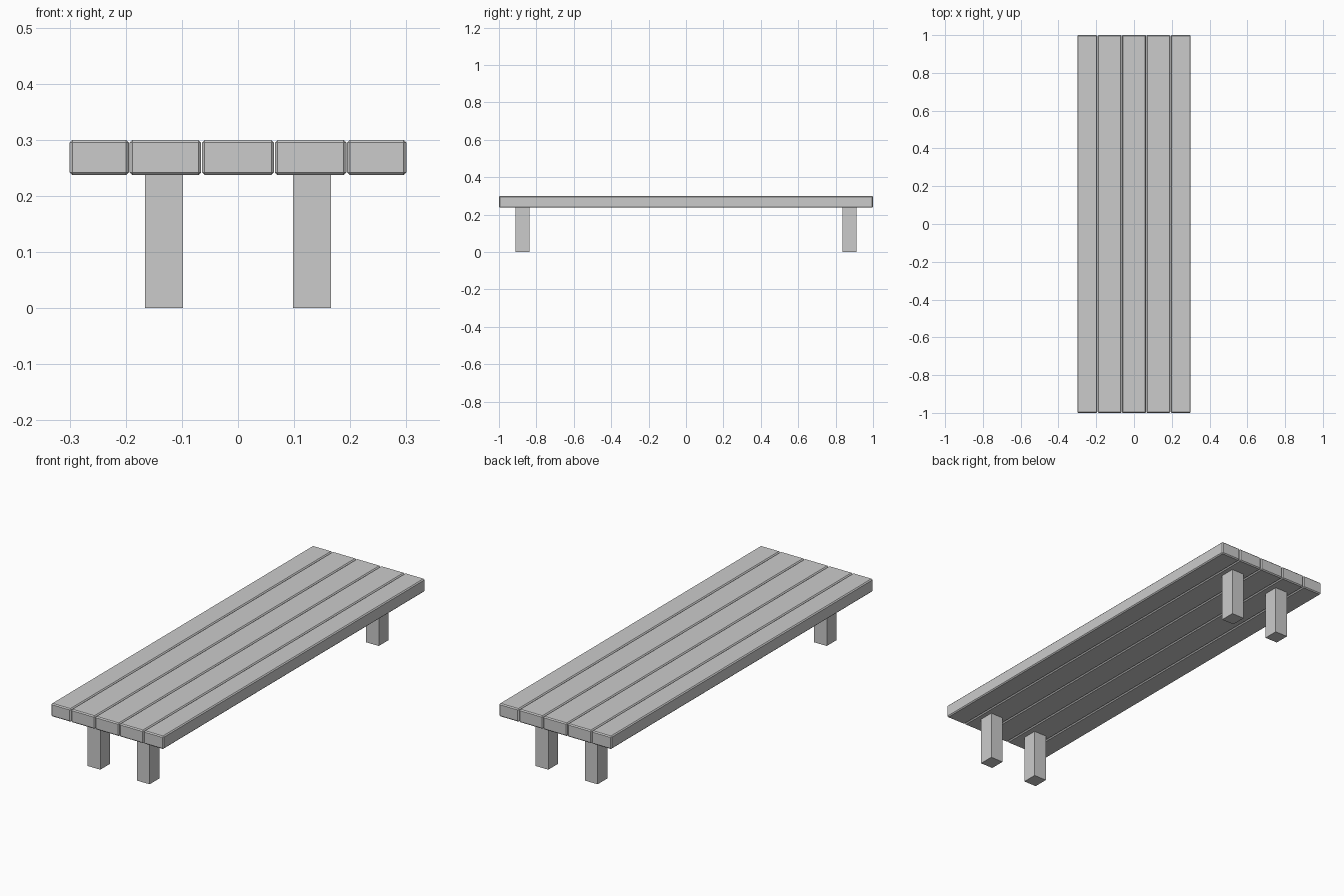
import bpy, bmesh
from mathutils import Vector

if "Cube" in bpy.data.objects:
    bpy.data.objects.remove(bpy.data.objects["Cube"])

def box(name, lo, hi, bevel=0.0):
    lo, hi = Vector(lo), Vector(hi)
    size, mid = hi - lo, (hi + lo) / 2
    bm = bmesh.new()
    bmesh.ops.create_cube(bm, size=1)
    for v in bm.verts:
        v.co = Vector(a * s for a, s in zip(v.co, size))
    if bevel:
        bmesh.ops.bevel(bm, geom=bm.edges[:], offset=bevel, segments=1,
                        profile=0.5, affect='EDGES')
    mesh = bpy.data.meshes.new(name)
    bm.to_mesh(mesh)
    bm.free()
    obj = bpy.data.objects.new(name, mesh)
    obj.location = mid
    bpy.context.collection.objects.link(obj)
    return obj

TOP, UNDER = 0.30, 0.237

# Five chamfered planks, the outer two narrower
seams = [-0.301, -0.194, -0.065, 0.065, 0.194, 0.301]
gap = 0.0007
for i, (a, b) in enumerate(zip(seams, seams[1:]), 1):
    box(f"seat_plank_{i}", (a + gap, -1, UNDER), (b - gap, 1, TOP), 0.005)

# Four square-edged legs
for y, end in ((-0.875, "front"), (0.875, "back")):
    for x, side in ((-0.132, "left"), (0.132, "right")):
        box(f"{end}_{side}_leg", (x - 0.034, y - 0.037, 0),
            (x + 0.034, y + 0.037, UNDER))
